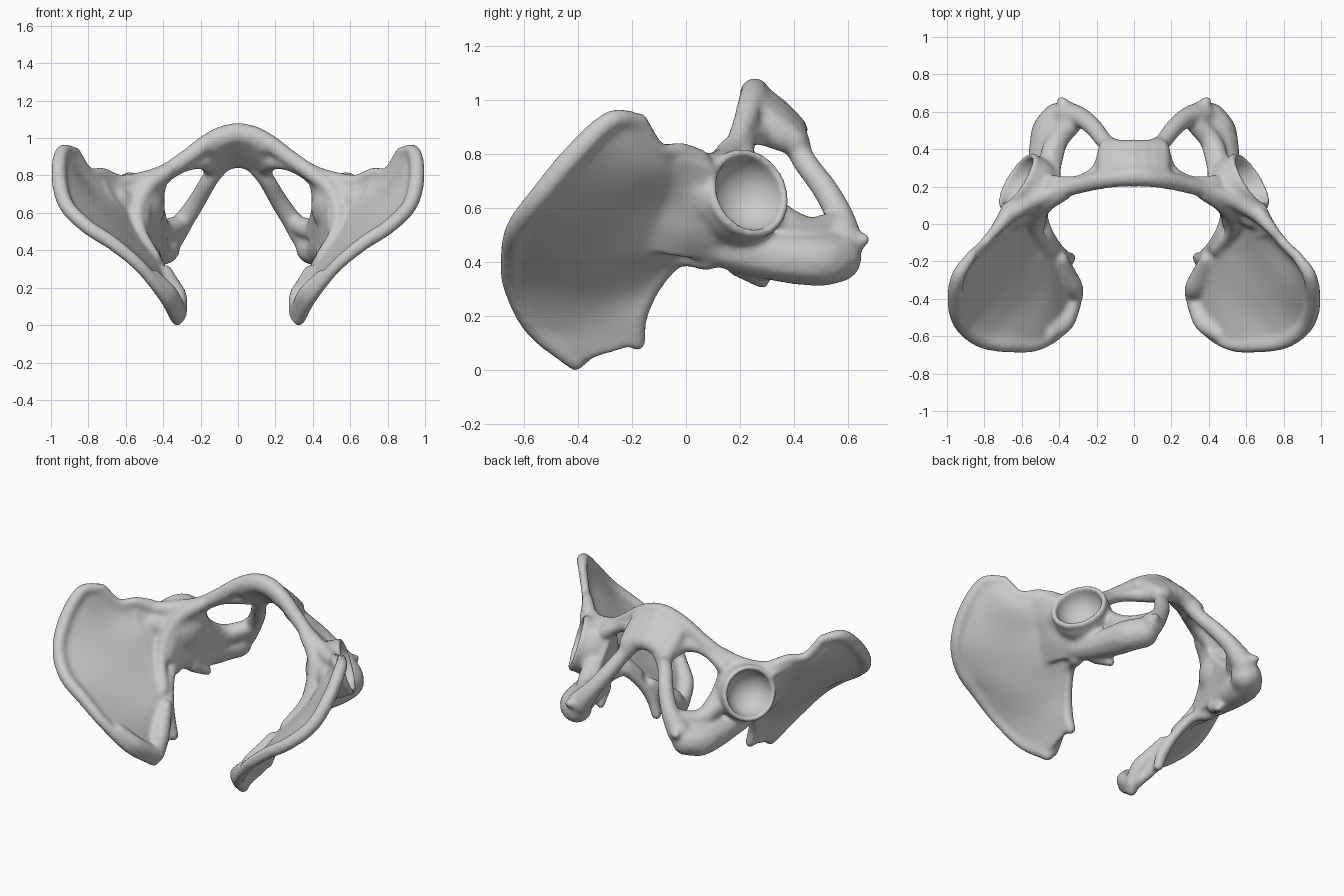
import bpy, bmesh, math
from mathutils import Vector, Matrix

if "Cube" in bpy.data.objects:
    bpy.data.objects.remove(bpy.data.objects["Cube"])


def spline(points, n):
    """Catmull-Rom samples through points of any dimension."""
    p = [Vector(q) for q in points]
    p = [2 * p[0] - p[1]] + p + [2 * p[-1] - p[-2]]
    out = []
    for i in range(1, len(p) - 2):
        a, b, c, d = p[i - 1:i + 3]
        for k in range(n):
            t = k / n
            out.append(0.5 * (2 * b + (c - a) * t + (2 * a - 5 * b + 4 * c - d) * t * t
                              + (3 * b - a - 3 * c + d) * t ** 3))
    return out + [p[-2]]


def rod(bm, points, n=9):
    """Rounded rod of varying radius, points are (x, y, z, radius)."""
    for s in spline(points, n):
        bmesh.ops.create_icosphere(bm, subdivisions=2, radius=s[3],
                                   matrix=Matrix.Translation(s.xyz))


def evaluated(obj):
    deps = bpy.context.evaluated_depsgraph_get()
    return bpy.data.meshes.new_from_object(obj.evaluated_get(deps))


def new_object(name, bm):
    me = bpy.data.meshes.new(name)
    bm.to_mesh(me)
    bm.free()
    obj = bpy.data.objects.new(name, me)
    bpy.context.collection.objects.link(obj)
    return obj


def sheet(bm, curves, thickness):
    """Thick curved plate lofted across guide curves with equal point counts."""
    tmp = bmesh.new()
    rows = [[tmp.verts.new(v) for v in spline(s, 8)]
            for s in zip(*(spline(c, 5) for c in curves))]
    for r0, r1 in zip(rows, rows[1:]):
        for i in range(len(r0) - 1):
            tmp.faces.new((r0[i], r0[i + 1], r1[i + 1], r1[i]))
    obj = new_object("plate", tmp)
    solid = obj.modifiers.new("thickness", 'SOLIDIFY')
    solid.thickness, solid.offset = thickness, 0
    bm.from_mesh(evaluated(obj))
    bpy.data.objects.remove(obj)


bm = bmesh.new()
# Iliac blade: crest, fossa and inner border
crest = [(.87, -.17, .925), (.94, -.28, .922), (.957, -.42, .79), (.92, -.54, .645),
         (.81, -.625, .53), (.66, -.65, .43), (.52, -.645, .31), (.395, -.565, .155), (.325, -.41, .03)]
fossa = [(.79, -.09, .83), (.81, -.15, .75), (.765, -.25, .65), (.72, -.33, .56),
         (.65, -.38, .47), (.56, -.38, .38), (.45, -.38, .27), (.38, -.38, .16), (.34, -.3, .06)]
inner = [(.68, .05, .77), (.61, .05, .68), (.57, .06, .60), (.54, .04, .52),
         (.50, 0, .44), (.46, -.08, .38), (.41, -.14, .29), (.38, -.165, .18), (.35, -.18, .10)]
sheet(bm, (crest, fossa, inner), .042)
rim = [.03, .04, .044, .043, .042, .04, .036, .036, .036]
rod(bm, [(*c, r) for c, r in zip(crest, rim)], 14)
# Front border down to the lower spine
rod(bm, [(.87, -.17, .925, .03), (.80, -.10, .82, .028), (.73, -.02, .812, .034),
         (.67, .05, .775, .045)])
# Sciatic notch border and the sacral joint lump
rod(bm, [(.34, -.18, .1, .032), (.37, -.175, .2, .036), (.415, -.12, .31, .032), (.47, -.03, .41, .034),
         (.51, .08, .405, .04)])
rod(bm, [(.385, -.19, .29, .035), (.36, -.27, .21, .055), (.325, -.34, .15, .055),
         (.315, -.39, .06, .045)])
rod(bm, [(.45, -.59, .26, .04), (.37, -.53, .17, .05), (.33, -.43, .09, .05)])
# Pelvic brim and thick body above the socket
rod(bm, [(.44, -.14, .36, .032), (.52, -.05, .5, .035), (.535, .03, .62, .045), (.48, .1, .74, .045),
         (.38, .165, .82, .045)])
sheet(bm, ([(.75, -.03, .80), (.71, -.06, .71), (.65, -.07, .62), (.61, -.1, .54), (.55, -.14, .45)],
           [(.715, .03, .78), (.68, .03, .69), (.65, .03, .6), (.61, .01, .51), (.55, -.03, .43)],
           [(.68, .1, .76), (.66, .1, .68), (.63, .12, .58), (.58, .12, .48), (.53, .08, .42)]), .055)
rod(bm, [(.64, .04, .67, .07), (.60, .1, .62, .1), (.54, .12, .53, .08)])
# Inner wall between brim, ischium and the foramen
sheet(bm, ([(.515, -.03, .5), (.505, .05, .65), (.45, .13, .74), (.41, .2, .79)],
           [(.505, .02, .44), (.475, .13, .54), (.44, .24, .6), (.42, .32, .63)],
           [(.48, .1, .41), (.46, .2, .4), (.43, .33, .43), (.38, .48, .49)]), .07)
# Upper pubic branch and pubic body
rod(bm, [(.66, .05, .765, .04), (.55, .12, .765, .05), (.40, .175, .815, .045), (.28, .21, .89, .047),
         (.17, .235, .97, .05), (.08, .25, 1.015, .053), (0, .255, 1.03, .055)], 10)
rod(bm, [(.43, .22, .77, .045), (.35, .22, .82, .036), (.27, .235, .86, .038), (.19, .28, .875, .045),
         (.15, .36, .855, .05), (.12, .42, .84, .045)])
for x, drop in ((0, 0), (.05, .01), (.1, .03), (.14, .055)):
    rod(bm, [(x, .25, 1.02 - drop, .055), (x, .33, .955 - drop, .06), (x, .40, .89 - drop * .8, .055)])
# Lower branch sweeping back to the sitting bone
rod(bm, [(.08, .40, .87, .05), (.15, .435, .78, .047), (.215, .515, .67, .05), (.285, .57, .565, .056),
         (.36, .585, .47, .075)], 10)
# Ischium, its inner edge and the small spines
rod(bm, [(.54, .03, .48, .055), (.515, .14, .45, .075), (.49, .27, .425, .085), (.47, .40, .41, .095),
         (.45, .50, .405, .097), (.40, .56, .415, .095)])
rod(bm, [(.45, .3, .6, .06), (.44, .38, .54, .06), (.40, .46, .51, .06), (.33, .535, .53, .055)])
rod(bm, [(.46, .19, .39, .045), (.44, .24, .355, .035), (.42, .285, .325, .028)])
rod(bm, [(.36, .59, .47, .06), (.38, .645, .48, .033), (.395, .665, .485, .022)])
# Socket wall, flattened at the rim, with a raised lip
n = Vector((.8, .5, .28)).normalized()
rim_centre = Vector((.622, .232, .655))
ball = bmesh.ops.create_icosphere(bm, subdivisions=4, radius=.175,
                                  matrix=Matrix.Translation(rim_centre - .07 * n))
for vert in ball["verts"]:
    vert.co -= max(0, (vert.co - rim_centre).dot(n)) * n
u = n.orthogonal().normalized()
v = n.cross(u)
for i in range(80):
    a = i * math.tau / 80
    at = rim_centre - .005 * n + .154 * (u * math.cos(a) + v * math.sin(a))
    bmesh.ops.create_icosphere(bm, subdivisions=2, radius=.021, matrix=Matrix.Translation(at))
half = new_object("pelvis", bm)

# Spherical cutter for the hip socket
bm = bmesh.new()
bmesh.ops.create_icosphere(bm, subdivisions=4, radius=.142, matrix=Matrix.Translation(rim_centre + .01 * n))
cutter = new_object("socket_cutter", bm)
cutter.hide_render = True

# Fuse, cut socket, mirror, fuse again and soften
m = half.modifiers.new("fuse", 'REMESH')
m.mode, m.voxel_size = 'VOXEL', .011
m = half.modifiers.new("soften_first", 'SMOOTH')
m.factor, m.iterations = .5, 6
m = half.modifiers.new("socket", 'BOOLEAN')
m.operation, m.object, m.solver = 'DIFFERENCE', cutter, 'EXACT'
m = half.modifiers.new("other_side", 'MIRROR')
m.use_mirror_merge = False
m = half.modifiers.new("fuse_both", 'REMESH')
m.mode, m.voxel_size = 'VOXEL', .011
m = half.modifiers.new("soften", 'SMOOTH')
m.factor, m.iterations = .5, 5
mesh = evaluated(half)
half.modifiers.clear()
half.data = mesh
bpy.data.objects.remove(cutter)
for poly in mesh.polygons:
    poly.use_smooth = True
